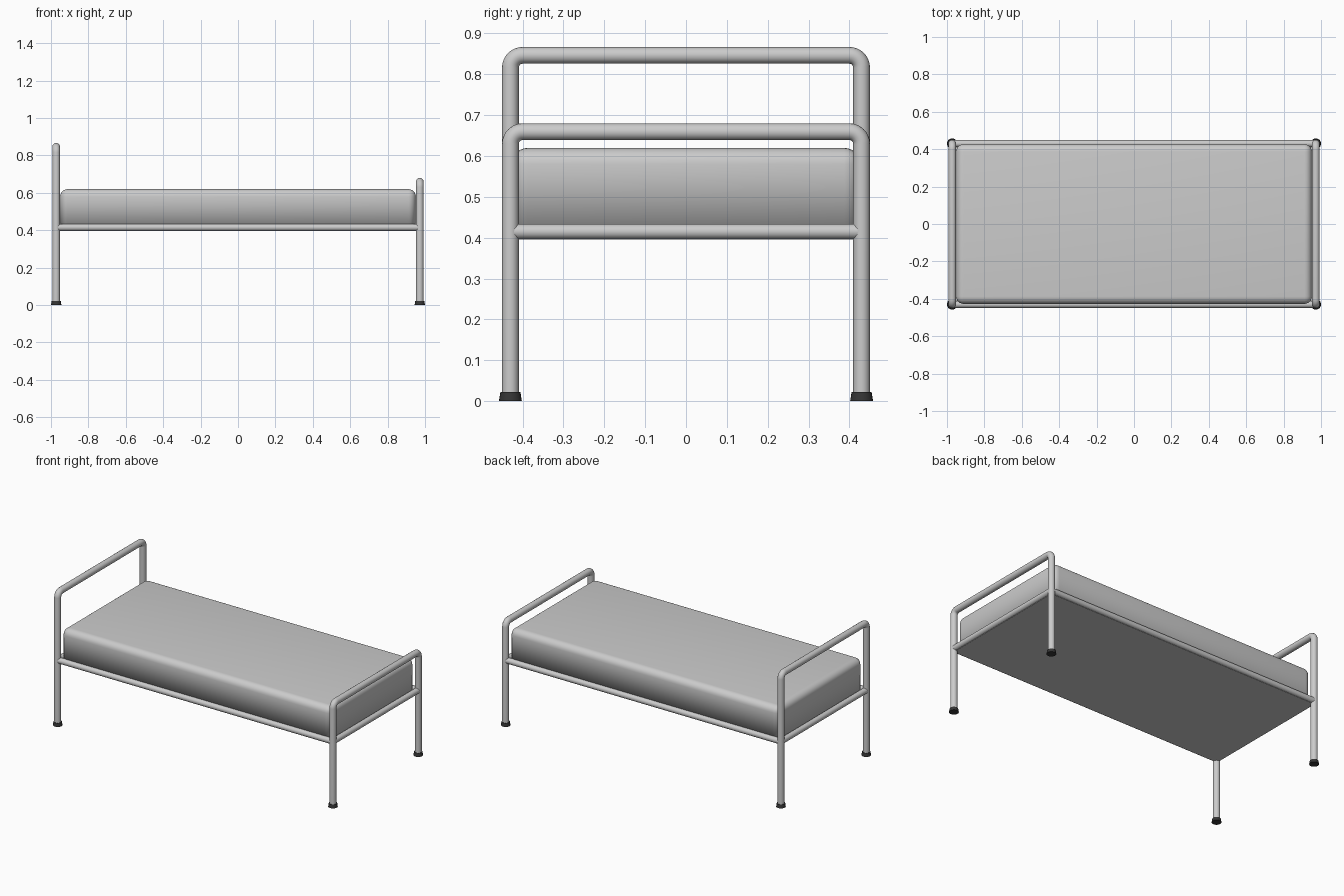
import bpy, bmesh, math
from mathutils import Vector

if "Cube" in bpy.data.objects:
    bpy.data.objects.remove(bpy.data.objects["Cube"])

X, Y, R = 0.972, 0.43, 0.0205      # post positions and tube radius
RAIL_Z, RAIL_R = 0.415, 0.0185

dark = bpy.data.materials.new("dark_rubber")
dark.diffuse_color = (0.035, 0.035, 0.035, 1)
dark.use_nodes = True
dark.node_tree.nodes["Principled BSDF"].inputs["Base Color"].default_value = dark.diffuse_color


def smooth(ob, angle=40):
    bpy.ops.object.select_all(action='DESELECT')
    ob.select_set(True)
    bpy.context.view_layer.objects.active = ob
    bpy.ops.object.shade_smooth_by_angle(angle=math.radians(angle))


def tube(name, pts, r):
    cu = bpy.data.curves.new(name, 'CURVE')
    cu.dimensions = '3D'
    cu.bevel_depth, cu.bevel_resolution, cu.use_fill_caps = r, 6, True
    sp = cu.splines.new('POLY')
    sp.points.add(len(pts) - 1)
    for p, co in zip(sp.points, pts):
        p.co = (*co, 1)
    ob = bpy.data.objects.new(name, cu)
    bpy.context.collection.objects.link(ob)
    bpy.ops.object.select_all(action='DESELECT')
    ob.select_set(True)
    bpy.context.view_layer.objects.active = ob
    bpy.ops.object.convert(target='MESH')
    smooth(bpy.context.object)


def box(name, hx, hy, z0, z1, bevel=0):
    # box centred on the origin in plan, with optional rounded top and corners
    bm = bmesh.new()
    bmesh.ops.create_cube(bm, size=2)
    for v in bm.verts:
        v.co = Vector((v.co.x * hx, v.co.y * hy, z1 if v.co.z > 0 else z0))
    if bevel:
        edges = [e for e in bm.edges if max(v.co.z for v in e.verts) > z1 - 0.001]
        bmesh.ops.bevel(bm, geom=edges, offset=bevel, segments=6, profile=0.5,
                        affect='EDGES')
    me = bpy.data.meshes.new(name)
    bm.to_mesh(me)
    bm.free()
    ob = bpy.data.objects.new(name, me)
    bpy.context.collection.objects.link(ob)
    return ob


def end_frame(name, x, top, bend=0.03, n=8):
    # upside-down U with rounded corners
    z = top - R
    arc = [(x, Y - bend + bend * math.cos(a), z - bend + bend * math.sin(a))
           for a in (math.pi / 2 * i / n for i in range(n + 1))]
    half = [(x, Y, 0.015)] + arc
    tube(name, half + [(x, -p[1], p[2]) for p in reversed(half)], R)


# Bent-tube end frames
end_frame("headboard_frame", -X, 0.867)
end_frame("footboard_frame", X, 0.68)

# Rails
for s, n in ((-1, "front"), (1, "back")):
    tube(n + "_side_rail", [(-X, s * Y, RAIL_Z), (X, s * Y, RAIL_Z)], RAIL_R)
for s, n in ((-1, "head"), (1, "foot")):
    tube(n + "_end_rail", [(s * X, -Y, RAIL_Z), (s * X, Y, RAIL_Z)], RAIL_R)

# Rubber feet
for sx, a in ((-1, "head"), (1, "foot")):
    for sy, b in ((-1, "front"), (1, "back")):
        bpy.ops.mesh.primitive_cone_add(vertices=24, radius1=0.028, radius2=0.0245,
                                        depth=0.022, location=(sx * X, sy * Y, 0.011))
        foot = bpy.context.object
        foot.name = f"{a}_{b}_foot_cap"
        foot.data.materials.append(dark)
        smooth(foot)

# Base panel under the mattress, flush with the rails
box("base_panel", X, Y, 0.395, 0.402)

# Soft mattress with rounded top and corner edges
smooth(box("mattress", 0.951, 0.427, 0.401, 0.62, bevel=0.04), 100)
